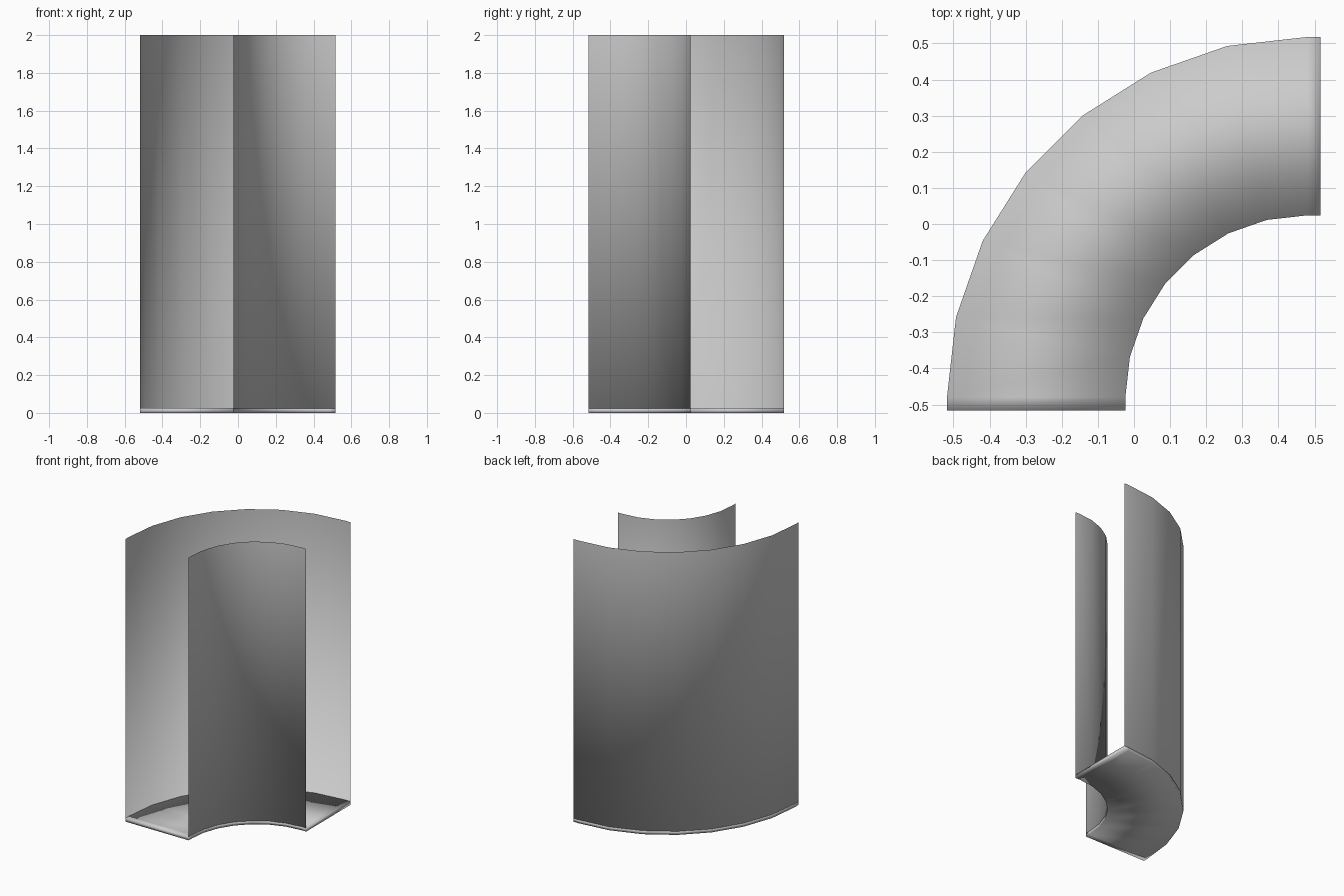
import bpy, bmesh
from math import sin, cos, pi

if "Cube" in bpy.data.objects:
    bpy.data.objects.remove(bpy.data.objects["Cube"])

END, C = 0.517, 0.48          # end plane of the piece, arc centre at (C, -C)
R_OUT, R_IN = 0.998, 0.504
STEPS = 7
FLOOR = 0.025


def arc(radius):
    """Quarter bend with a short straight run at each end."""
    pts = [(C - radius, -END)]
    for i in range(STEPS + 1):
        a = i / STEPS * pi / 2
        pts.append((C - radius * cos(a), -C + radius * sin(a)))
    pts.append((END, -C + radius))
    return pts


def sweep(name, section, closed):
    """Carry a (radius, height) section round the bend."""
    bm = bmesh.new()
    rows = [[bm.verts.new((x, y, z)) for x, y in arc(r)] for r, z in section]
    n = len(rows)
    for j in range(n if closed else n - 1):
        a, b = rows[j], rows[(j + 1) % n]
        for i in range(len(a) - 1):
            bm.faces.new((a[i], b[i], b[i + 1], a[i + 1]))
    if closed:
        bm.faces.new([r[0] for r in reversed(rows)])
        bm.faces.new([r[-1] for r in rows])
        bmesh.ops.recalc_face_normals(bm, faces=bm.faces)
    else:
        # outer wall should face away from the channel
        bm.normal_update()
        bm.faces.ensure_lookup_table()
        if bm.faces[0].normal.x > 0:
            bmesh.ops.reverse_faces(bm, faces=bm.faces)
    for f in bm.faces:
        f.smooth = True
    me = bpy.data.meshes.new(name)
    bm.to_mesh(me)
    bm.free()
    ob = bpy.data.objects.new(name, me)
    bpy.context.collection.objects.link(ob)
    return ob


# thin open walls joined by a floor sheet just inside the slab
sweep("curved_walls", [(R_OUT, 2), (R_OUT, FLOOR - 0.001),
                       (R_IN, FLOOR - 0.001), (R_IN, 2)], False)
# floor slab
sweep("floor_slab", [(R_OUT, 0), (R_OUT, FLOOR), (R_IN, FLOOR), (R_IN, 0)], True)
